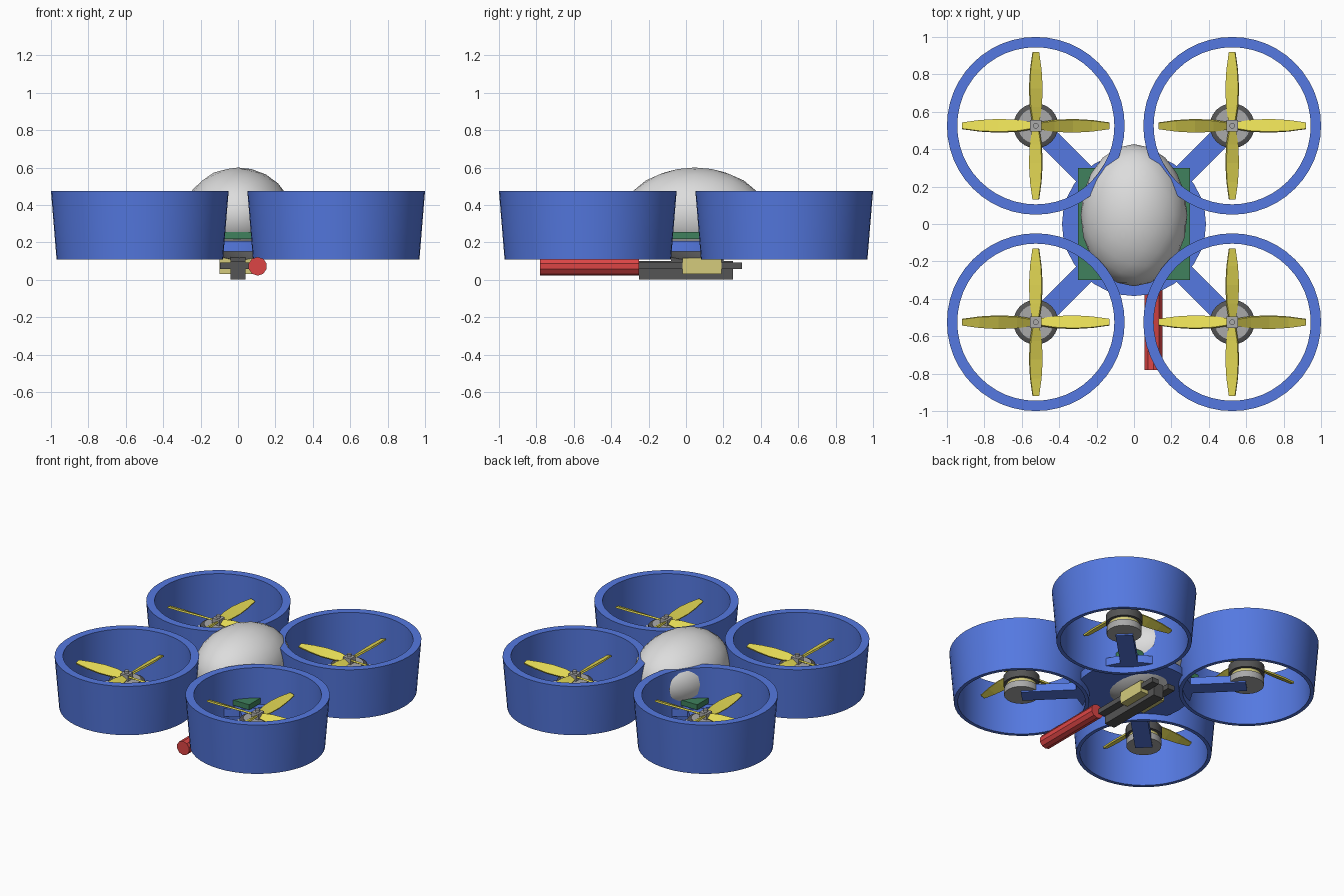
import bpy, bmesh, math
from mathutils import Matrix, Vector

cube = bpy.data.objects.get("Cube")
if cube:
    bpy.data.objects.remove(cube, do_unlink=True)


def material(name, r, g, b):
    m = bpy.data.materials.new(name)
    m.use_nodes = True
    m.diffuse_color = (r, g, b, 1)
    m.node_tree.nodes["Principled BSDF"].inputs["Base Color"].default_value = (r, g, b, 1)
    return m


BLUE = material("frame blue", .09, .19, .75)
WHITE = material("canopy white", .72, .72, .72)
GREEN = material("board green", .05, .22, .11)
YELLOW = material("propeller yellow", .78, .70, .09)
PALE = material("pale yellow", .66, .60, .20)
RED = material("barrel red", .72, .06, .06)
DARK = material("dark grey", .09, .09, .09)
GREY = material("motor grey", .40, .40, .40)


def finish(name, bm, mat, smooth=False):
    bmesh.ops.recalc_face_normals(bm, faces=bm.faces)
    me = bpy.data.meshes.new(name)
    bm.to_mesh(me)
    bm.free()
    me.materials.append(mat)
    ob = bpy.data.objects.new(name, me)
    bpy.context.collection.objects.link(ob)
    if smooth:
        bpy.ops.object.select_all(action='DESELECT')
        ob.select_set(True)
        bpy.context.view_layer.objects.active = ob
        bpy.ops.object.shade_smooth_by_angle(angle=math.radians(35))
    return ob


def box(name, mat, x, y, z, turn=0):
    """Box from x, y, z ranges, then turned about the vertical axis."""
    bm = bmesh.new()
    size = [r[1] - r[0] for r in (x, y, z)]
    mid = Vector([(r[0] + r[1]) / 2 for r in (x, y, z)])
    bmesh.ops.create_cube(bm, size=1, matrix=Matrix.Rotation(turn, 4, 'Z')
                          @ Matrix.Translation(mid) @ Matrix.Diagonal((*size, 1)))
    return finish(name, bm, mat)


def lathe(name, mat, profile, at=(0, 0), sides=32, closed=False):
    """Revolve (radius, height) points about a vertical axis."""
    bm = bmesh.new()
    rings = [[bm.verts.new((at[0] + r * math.cos(2 * math.pi * i / sides),
                            at[1] + r * math.sin(2 * math.pi * i / sides), z))
              for i in range(sides)] for r, z in profile]
    pairs = list(zip(rings, rings[1:]))
    if closed:
        pairs.append((rings[-1], rings[0]))
    else:
        bm.faces.new(rings[0])
        bm.faces.new(rings[-1])
    for a, b in pairs:
        for i in range(sides):
            j = (i + 1) % sides
            bm.faces.new((a[i], a[j], b[j], b[i]))
    return finish(name, bm, mat, True)


def propeller(name, at, z, spin):
    """Four tapered, twisted blades."""
    bm = bmesh.new()
    # distance from hub, chord, pitch in degrees
    stations = [(.02, .04, 32), (.10, .068, 30), (.20, .076, 26), (.30, .062, 21), (.395, .034, 16)]
    for k in range(4):
        place = Matrix.Translation((*at, z)) @ Matrix.Rotation(k * math.pi / 2, 4, 'Z')
        sections = []
        for r, chord, pitch in stations:
            tilt = place @ Matrix.Translation((r, 0, 0)) @ Matrix.Rotation(spin * math.radians(pitch), 4, 'X')
            sections.append([bm.verts.new(tilt @ Vector((0, s * chord / 2, t * .006)))
                             for s, t in ((-1, -1), (1, -1), (1, 1), (-1, 1))])
        bm.faces.new(sections[0])
        bm.faces.new(sections[-1])
        for a, b in zip(sections, sections[1:]):
            for i in range(4):
                j = (i + 1) % 4
                bm.faces.new((a[i], a[j], b[j], b[i]))
    finish(name, bm, YELLOW)


# Central body: base plate, circuit board and canopy
lathe("base_plate", BLUE, [(.385, .15), (.385, .207)], sides=32)
box("circuit_board", GREEN, (-.3, .3), (-.3, .3), (.217, .255))
bm = bmesh.new()
bmesh.ops.create_icosphere(bm, subdivisions=3, radius=1, matrix=Matrix.Translation((0, .047, .35))
                           @ Matrix.Diagonal((.285, .38, .25, 1)))
finish("canopy", bm, WHITE, True)

# Four rotor units: arm, duct, motor and propeller
c = .525
for side, sx in (("left", 1), ("right", -1)):
    for end, sy in (("front", -1), ("back", 1)):
        tag = f"{end}_{side}"
        at = (sx * c, sy * c)
        box("arm_" + tag, BLUE, (.2, c * math.sqrt(2)), (-.057, .057), (.15, .205), math.atan2(sy, sx))
        lathe("duct_" + tag, BLUE, [(.445, .107), (.475, .475), (.42, .475), (.42, .107)], at, 48, True)
        lathe("motor_base_" + tag, GREY, [(.115, .16), (.115, .208)], at, 24)
        lathe("motor_coil_" + tag, PALE, [(.1, .208), (.1, .24)], at, 24)
        lathe("motor_bell_" + tag, DARK, [(.12, .235), (.12, .295), (.095, .305)], at, 24)
        lathe("motor_cap_" + tag, GREY, [(.095, .3), (.095, .309)], at, 24)
        box("hub_" + tag, GREY, (at[0] - .03, at[0] + .03), (at[1] - .03, at[1] + .03), (.3, .352))
        lathe("shaft_" + tag, GREY, [(.015, .35), (.015, .37)], at, 12)
        propeller("propeller_" + tag, at, .325, -sx * sy)

# Underslung unit: spine, side rails, pale packs and red barrel
box("spine", DARK, (-.04, .04), (-.25, .25), (0, .1))
box("mount", DARK, (-.04, .04), (-.08, .2), (.1, .15))
for side, s in (("left", 1), ("right", -1)):
    inner, outer = .04 * s, .095 * s
    box("rail_" + side, DARK, sorted((inner, outer)), (-.25, .3), (.057, .093))
    box("pack_" + side, PALE, sorted((inner, s * .1)), (-.02, .19), (.03, .115))
bm = bmesh.new()
bmesh.ops.create_cone(bm, cap_ends=True, segments=10, radius1=.05, radius2=.05, depth=.53,
                      matrix=Matrix.Translation((.105, -.515, .072)) @ Matrix.Rotation(math.pi / 2, 4, 'X'))
finish("barrel", bm, RED, True)
